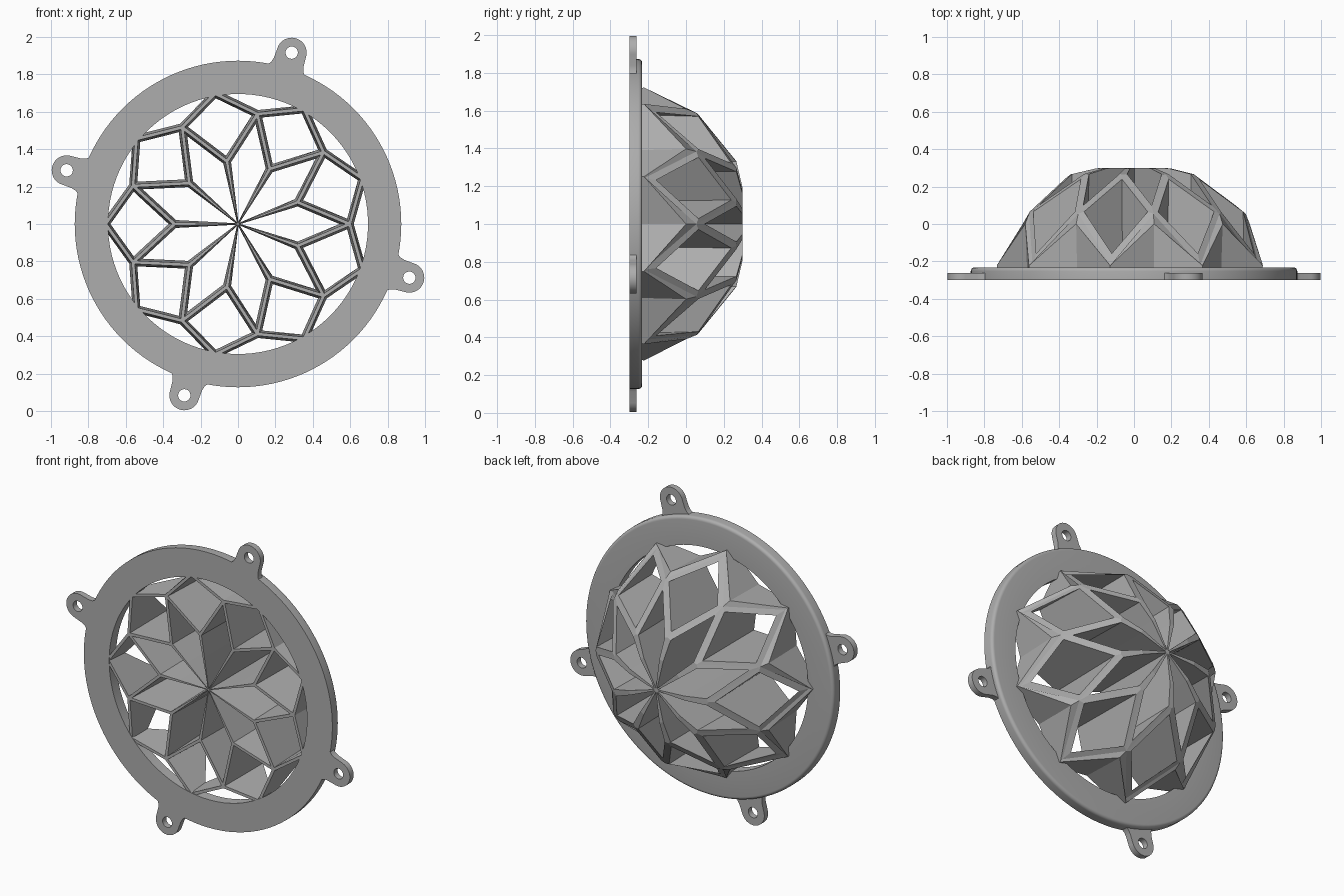
import bpy, bmesh, math
from mathutils import Vector

cube = bpy.data.objects.get("Cube")
if cube:
    bpy.data.objects.remove(cube)

CENTRE_Z = 1.0
FRONT = -0.30
GREY = (0.42, 0.42, 0.42, 1)

mat = bpy.data.materials.new("plain grey")
mat.use_nodes = True
mat.diffuse_color = GREY
mat.node_tree.nodes["Principled BSDF"].inputs["Base Color"].default_value = GREY


def polar(r, deg):
    a = math.radians(deg)
    return Vector((r * math.cos(a), r * math.sin(a)))


def place(p, y):
    return Vector((p.x, y, p.y + CENTRE_Z))


def finish(bm, name, smooth=False):
    bmesh.ops.remove_doubles(bm, verts=bm.verts, dist=0.0001)
    bmesh.ops.recalc_face_normals(bm, faces=bm.faces)
    mesh = bpy.data.meshes.new(name)
    bm.to_mesh(mesh)
    bm.free()
    mesh.materials.append(mat)
    obj = bpy.data.objects.new(name, mesh)
    bpy.context.collection.objects.link(obj)
    if smooth:
        bpy.ops.object.select_all(action="DESELECT")
        obj.select_set(True)
        bpy.context.view_layer.objects.active = obj
        bpy.ops.object.shade_smooth_by_angle(angle=math.radians(35))
    return obj


# Flange: a lathed ring, rounded on its rear outer edge
def build_flange(inner=0.695, outer=0.873, back=-0.232, fillet=0.02, steps=120):
    profile = [(inner, FRONT), (outer, FRONT)]
    for i in range(6):
        c = polar(fillet, 18 * i)
        profile.append((outer - fillet + c.x, back - fillet + c.y))
    profile.append((inner, back))
    bm = bmesh.new()
    rings = [[bm.verts.new(place(polar(r, 360 * s / steps), y)) for r, y in profile]
             for s in range(steps)]
    n = len(profile)
    for s in range(steps):
        a, b = rings[s], rings[(s + 1) % steps]
        for i in range(n):
            j = (i + 1) % n
            bm.faces.new((a[i], a[j], b[j], b[i]))
    finish(bm, "flange_ring", True)


# Mounting lug: filleted tab with a screw hole
def build_lug(index, angle, reach=0.96, head=0.08, hole=0.033, back=-0.262):
    side = [(0.84, 0.125), (0.862, 0.104), (0.88, 0.09), (0.905, 0.083)]
    outline = [Vector((u, -v)) for u, v in side]
    outline += [Vector((reach, 0)) + polar(head, -85 + 10 * i) for i in range(18)]
    outline += [Vector((u, v)) for u, v in reversed(side)]
    circle = [Vector((reach, 0)) + polar(hole, 15 * i) for i in range(24)]
    spin = math.radians(angle)
    bm = bmesh.new()
    edges = []
    for loop in (outline, circle):
        verts = []
        for p in loop:
            q = Vector((p.x * math.cos(spin) - p.y * math.sin(spin),
                        p.x * math.sin(spin) + p.y * math.cos(spin)))
            verts.append(bm.verts.new(place(q, FRONT)))
        edges += [bm.edges.new((verts[i - 1], verts[i])) for i in range(len(verts))]
    bmesh.ops.triangle_fill(bm, edges=edges, use_beauty=True)
    geom = bmesh.ops.extrude_face_region(bm, geom=bm.faces[:], use_keep_orig=True)["geom"]
    moved = [g for g in geom if isinstance(g, bmesh.types.BMVert)]
    bmesh.ops.translate(bm, verts=moved, vec=(0, back - FRONT, 0))
    finish(bm, "mounting_lug_%d" % index, True)


# Dome lattice: deep tapered walls from a flat front to a faceted dome
DOME = [(0, 0.30), (0.2, 0.298), (0.34, 0.265), (0.597, 0.055), (0.708, -0.222)]
HUB, MID, INNER, OUTER, RIM = [r for r, y in DOME]
GRILLE_FRONT = -0.296


def dome_y(r):
    for (r0, y0), (r1, y1) in zip(DOME, DOME[1:]):
        if r <= r1:
            return y0 + (y1 - y0) * (r - r0) / (r1 - r0)
    return DOME[-1][1]


def half_width(r, full):
    return full * (0.2 + 0.8 * min(1, r / INNER))


def inset(points, full, closed):
    result = []
    n = len(points)
    for i, p in enumerate(points):
        h = half_width(p.length, full)
        if not closed and i in (0, n - 1):
            result.append(p * (1 + 1.23 * h / p.length))
            continue
        d1 = (p - points[i - 1]).normalized()
        d2 = (points[(i + 1) % n] - p).normalized()
        n1, n2 = Vector((-d1.y, d1.x)), Vector((-d2.y, d2.x))
        result.append(p + (n1 + n2) * h / (1 + n1.dot(n2)))
    return result


def add_cell(bm, nodes, closed=True):
    points = [polar(r, a) for r, a in nodes]
    thin, thick = inset(points, 0.009, closed), inset(points, 0.021, closed)
    rows = [[place(p, GRILLE_FRONT) for p in points],
            [place(p, GRILLE_FRONT) for p in thin],
            [place(p, dome_y(p.length)) for p in thick],
            [place(p, dome_y(p.length)) for p in points]]
    rows = [[bm.verts.new(co) for co in row] for row in rows]
    n = len(points)
    for low, high in zip(rows, rows[1:]):
        for i in range(n if closed else n - 1):
            j = (i + 1) % n
            bm.faces.new((low[i], low[j], high[j], high[i]))


def build_grille(petals=9):
    bm = bmesh.new()
    step = 360 / petals
    half = step / 2
    for k in range(petals):
        a = k * step
        add_cell(bm, [(HUB, 0), (MID, a - half), (INNER, a - half), (OUTER, a),
                      (INNER, a + half), (MID, a + half)])
        add_cell(bm, [(INNER, a + half), (OUTER, a), (RIM, a + half), (OUTER, a + step)])
        add_cell(bm, [(RIM, a + half), (OUTER, a), (RIM, a - half)], closed=False)
    finish(bm, "dome_grille")


build_flange()
for k in range(4):
    build_lug(k + 1, 72.6 + 90 * k)
build_grille()
